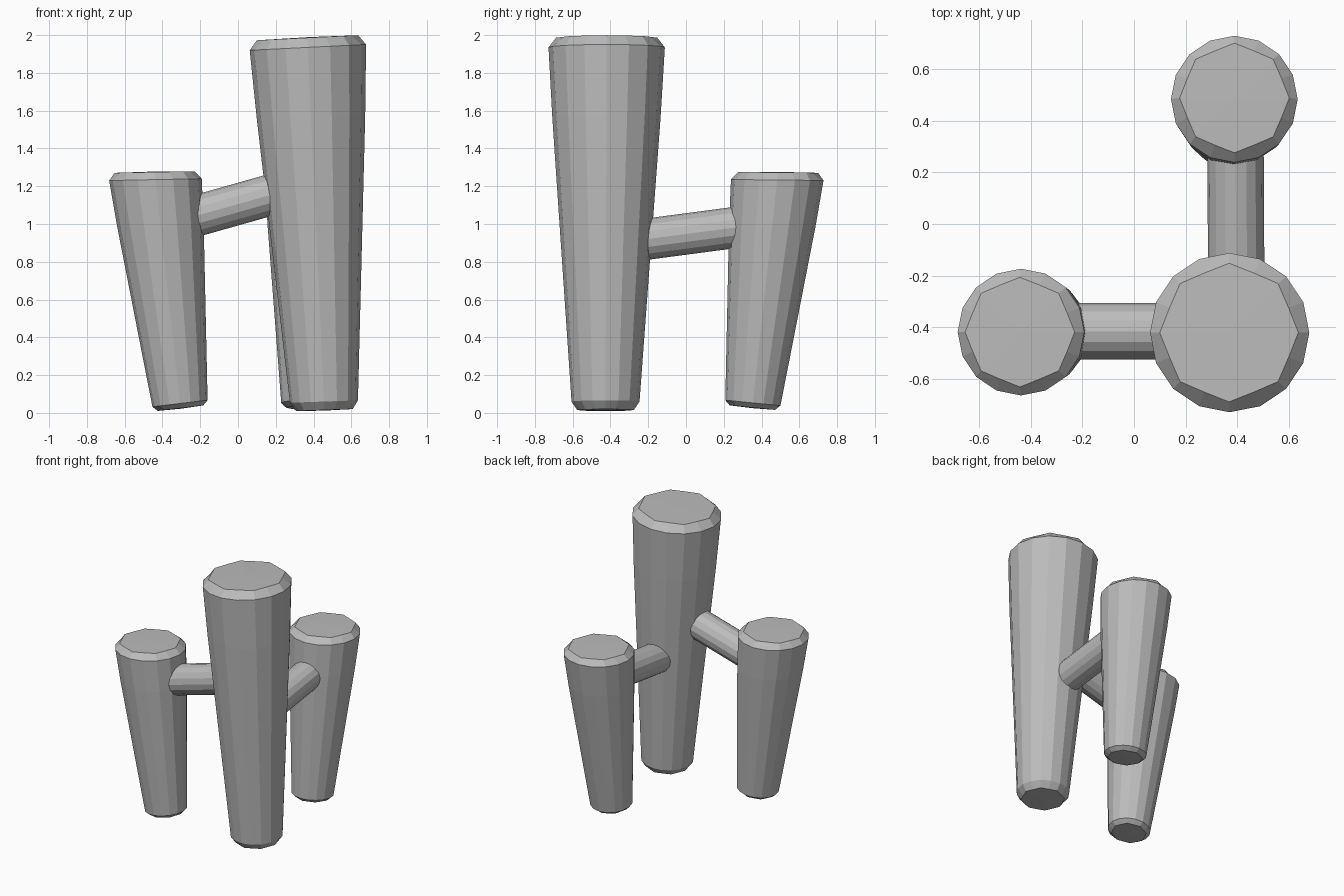
import bpy, bmesh, math
from mathutils import Vector

if "Cube" in bpy.data.objects:
    bpy.data.objects.remove(bpy.data.objects["Cube"])

grey = bpy.data.materials.new("plain grey")
grey.diffuse_color = (0.5, 0.5, 0.5, 1)
grey.use_nodes = True
grey.node_tree.nodes["Principled BSDF"].inputs["Base Color"].default_value = grey.diffuse_color
SIDES = 16


def finish(bm, name):
    bmesh.ops.recalc_face_normals(bm, faces=bm.faces)
    me = bpy.data.meshes.new(name)
    bm.to_mesh(me)
    bm.free()
    me.materials.append(grey)
    ob = bpy.data.objects.new(name, me)
    bpy.context.collection.objects.link(ob)
    return ob


def ring(bm, c, r, tilt, scallop=1.0):
    """Ring of points in a plane leaning along tilt; odd points pulled in by scallop."""
    vs = []
    for i in range(SIDES):
        a = 2 * math.pi * i / SIDES
        rr = r * (scallop if i % 2 else 1.0)
        x, y = rr * math.cos(a), rr * math.sin(a)
        vs.append(bm.verts.new((c[0] + x, c[1] + y, c[2] - tilt[0] * x - tilt[1] * y)))
    return vs


def column(name, bottom, top, r0, r1, t0, t1, cap0, cap1, h0, h1):
    """Tapered leaning post with chamfered, scalloped ends."""
    b, t = Vector(bottom), Vector(top)
    d = (t - b) / (t.z - b.z)
    t0, t1 = Vector(t0), Vector(t1)
    bm = bmesh.new()
    rings = [ring(bm, b - d * h0, cap0, t0, 0.93)]
    for f, bulge in ((0, 0), (0.2, 0.001), (0.8, 0.004), (1, 0)):
        rings.append(ring(bm, b.lerp(t, f), r0 + (r1 - r0) * f + bulge, t0.lerp(t1, f)))
    rings.append(ring(bm, t + d * h1, cap1, t1, 0.93))
    for p, q in zip(rings, rings[1:]):
        for i in range(SIDES):
            j = (i + 1) % SIDES
            bm.faces.new((p[i], p[j], q[j], q[i]))
    # end caps as fans around a centre point
    for vs, c in ((rings[0], b - d * (h0 + 0.003)), (rings[-1], t + d * (h1 + 0.003))):
        m = bm.verts.new(c)
        for i in range(SIDES):
            bm.faces.new((vs[i], vs[(i + 1) % SIDES], m))
    return finish(bm, name)


def rod(name, a, b, r):
    """Straight round bar between two points."""
    a, b = Vector(a), Vector(b)
    bm = bmesh.new()
    bmesh.ops.create_cone(bm, cap_ends=True, segments=SIDES, radius1=r, radius2=r,
                          depth=(b - a).length)
    ob = finish(bm, name)
    ob.location = (a + b) / 2
    ob.rotation_euler = (b - a).to_track_quat('Z', 'Y').to_euler()
    return ob


# three posts
column("tall_post", (0.455, -0.426, 0.06), (0.37, -0.42, 1.935), 0.18, 0.308,
       (-0.035, 0), (-0.05, 0), 0.15, 0.268, 0.045, 0.051)
column("left_post", (-0.307, -0.418, 0.05), (-0.437, -0.418, 1.235), 0.146, 0.245,
       (-0.12, 0), (-0.02, 0), 0.12, 0.212, 0.025, 0.04)
column("back_post", (0.375, 0.354, 0.053), (0.388, 0.483, 1.233), 0.146, 0.245,
       (0, 0.1), (0, 0.01), 0.12, 0.212, 0.025, 0.04)

# two bars joining the posts
rod("left_bar", (-0.32, -0.415, 1.015), (0.3, -0.415, 1.19), 0.109)
rod("back_bar", (0.396, -0.32, 0.905), (0.392, 0.4, 1.0), 0.109)
